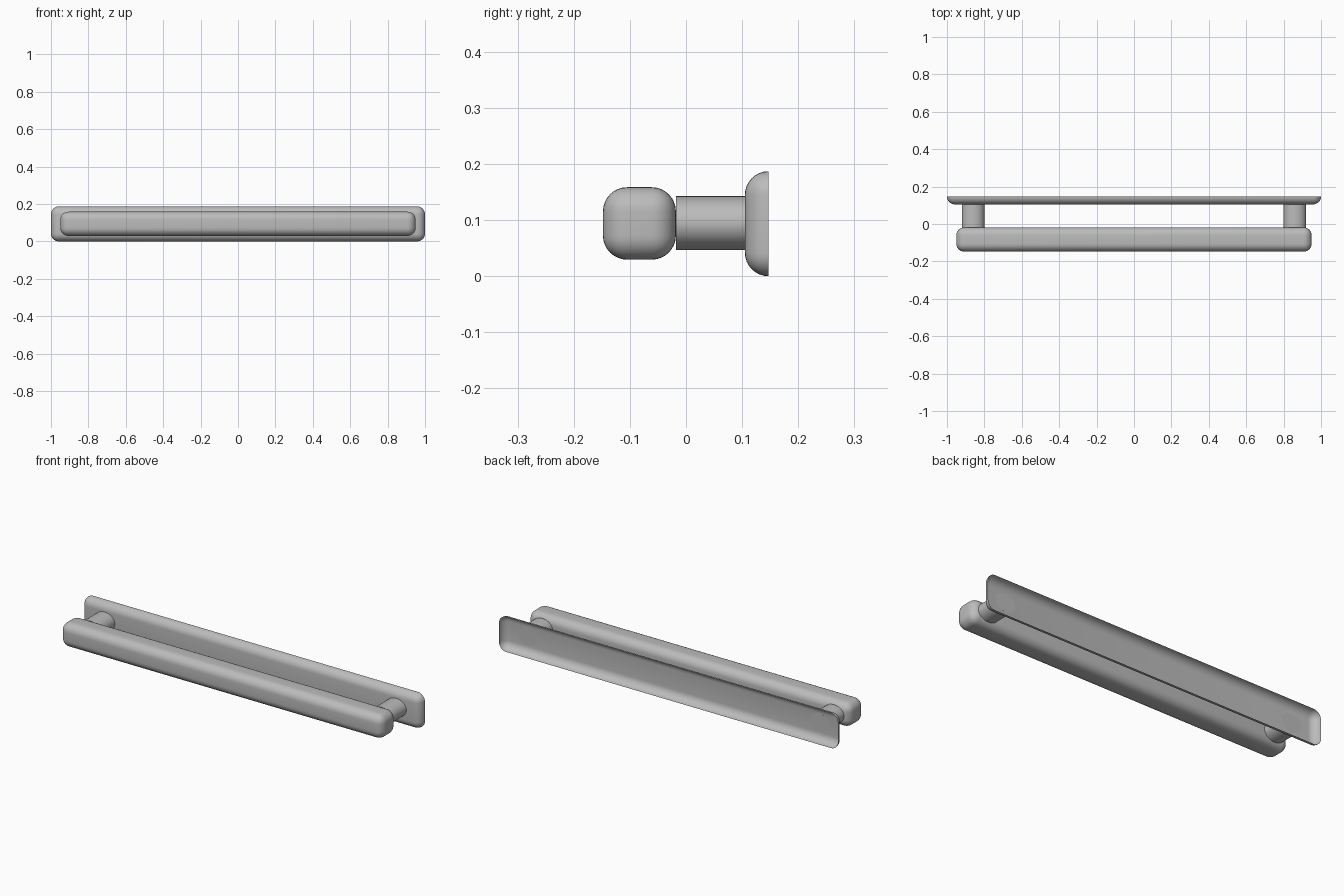
import bpy
import bmesh
import math
from mathutils import Matrix

cube = bpy.data.objects.get("Cube")
if cube:
    bpy.data.objects.remove(cube, do_unlink=True)

# Single grey material
grey = bpy.data.materials.new("satin grey")
grey.use_nodes = True
colour = (0.5, 0.5, 0.5, 1)
grey.diffuse_color = colour
grey.node_tree.nodes["Principled BSDF"].inputs["Base Color"].default_value = colour


def finish(bm, name):
    bmesh.ops.recalc_face_normals(bm, faces=bm.faces)
    mesh = bpy.data.meshes.new(name)
    bm.to_mesh(mesh)
    bm.free()
    mesh.materials.append(grey)
    obj = bpy.data.objects.new(name, mesh)
    bpy.context.collection.objects.link(obj)
    bpy.ops.object.select_all(action="DESELECT")
    obj.select_set(True)
    bpy.context.view_layer.objects.active = obj
    bpy.ops.object.shade_smooth_by_angle(angle=math.radians(35))
    return obj


def rounded_box(name, size, centre, radius, open_back=False):
    bm = bmesh.new()
    bmesh.ops.create_cube(bm, size=1)
    bmesh.ops.scale(bm, vec=size, verts=bm.verts)
    bmesh.ops.translate(bm, vec=centre, verts=bm.verts)
    back = centre[1] + size[1] / 2 - 0.0001
    edges = [e for e in bm.edges
             if not (open_back and all(v.co.y > back for v in e.verts))]
    bmesh.ops.bevel(bm, geom=edges, offset=radius, segments=8,
                    profile=0.5, affect="EDGES")
    obj = finish(bm, name)
    if open_back:
        # Remove the rear face so the plate is a hollow shell
        bm = bmesh.new()
        bm.from_mesh(obj.data)
        rear = [f for f in bm.faces if all(v.co.y > back for v in f.verts)]
        bmesh.ops.delete(bm, geom=rear, context="FACES")
        bm.to_mesh(obj.data)
        bm.free()
    return obj


# Grip bar and hollow wall plate
rounded_box("grip_bar", (1.9, 0.13, 0.129), (0, -0.083, 0.094), 0.043)
rounded_box("back_plate", (2, 0.0425, 0.187), (0, 0.1262, 0.0935), 0.042, True)

# Oval posts joining the bar to the plate
for side, x in (("left", 0.86), ("right", -0.86)):
    bm = bmesh.new()
    bmesh.ops.create_cone(bm, cap_ends=True, segments=48, radius1=1,
                          radius2=1, depth=1)
    bmesh.ops.rotate(bm, cent=(0, 0, 0), verts=bm.verts,
                     matrix=Matrix.Rotation(math.pi / 2, 3, "X"))
    bmesh.ops.scale(bm, vec=(0.06, 0.123, 0.048), verts=bm.verts)
    bmesh.ops.translate(bm, vec=(x, 0.0435, 0.0945), verts=bm.verts)
    finish(bm, side + "_post")
